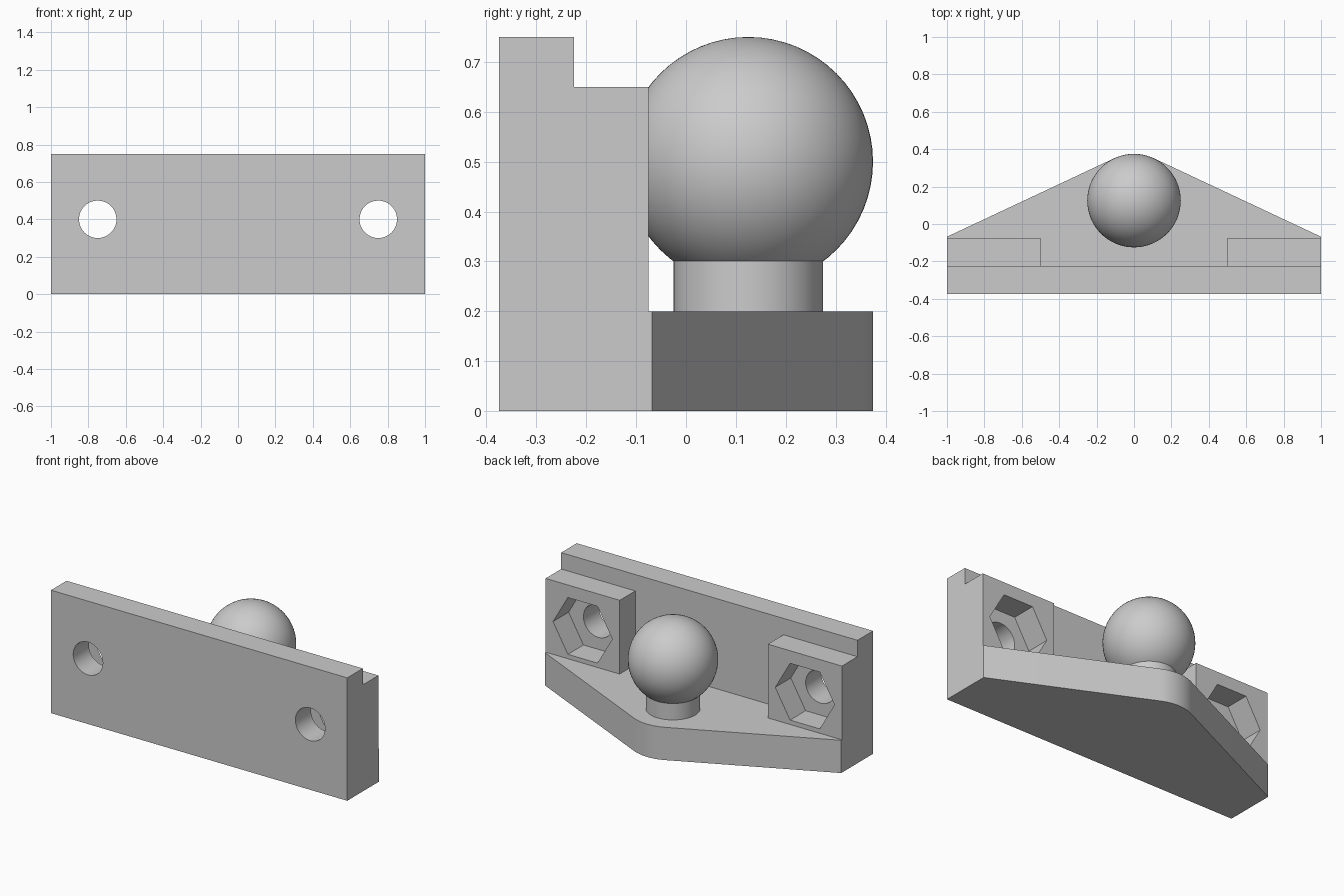
import bpy, bmesh, math
from mathutils import Vector

if "Cube" in bpy.data.objects:
    bpy.data.objects.remove(bpy.data.objects["Cube"], do_unlink=True)

grey = bpy.data.materials.new("plain grey")
grey.use_nodes = True
grey.diffuse_color = (0.6, 0.6, 0.6, 1)
grey.node_tree.nodes["Principled BSDF"].inputs["Base Color"].default_value = (0.6, 0.6, 0.6, 1)

BALL_Y, BALL_R = 0.125, 0.25


def prism(name, outline, direction):
    """Extrude a flat outline along a direction."""
    bm = bmesh.new()
    face = bm.faces.new([bm.verts.new(p) for p in outline])
    new = bmesh.ops.extrude_face_region(bm, geom=[face])["geom"]
    bmesh.ops.translate(bm, vec=Vector(direction),
                        verts=[v for v in new if isinstance(v, bmesh.types.BMVert)])
    bmesh.ops.recalc_face_normals(bm, faces=bm.faces)
    mesh = bpy.data.meshes.new(name)
    bm.to_mesh(mesh)
    bm.free()
    mesh.materials.append(grey)
    obj = bpy.data.objects.new(name, mesh)
    bpy.context.collection.objects.link(obj)
    return obj


def box(name, x0, x1, y0, y1, z0, z1):
    return prism(name, [(x0, y0, z0), (x1, y0, z0), (x1, y1, z0), (x0, y1, z0)],
                 (0, 0, z1 - z0))


def bore(name, x, radius, sides, y0, y1):
    ring = [2 * math.pi * i / sides for i in range(sides)]
    return prism(name, [(x + radius * math.cos(a), y0, 0.4 + radius * math.sin(a))
                        for a in ring], (0, y1 - y0, 0))


def combine(target, tool, operation):
    mod = target.modifiers.new(operation.lower(), "BOOLEAN")
    mod.operation = operation
    mod.solver = "EXACT"
    mod.object = tool
    bpy.context.view_layer.objects.active = target
    bpy.ops.object.modifier_apply(modifier=mod.name)
    bpy.data.objects.remove(tool, do_unlink=True)


def smooth(obj):
    bpy.ops.object.select_all(action="DESELECT")
    obj.select_set(True)
    bpy.context.view_layer.objects.active = obj
    bpy.ops.object.shade_smooth_by_angle(angle=math.radians(25))


# Upright mounting plate
bracket = box("bracket", -1, 1, -0.375, -0.225, 0, 0.75)

# Tapered foot with a rounded tip under the ball
tip = [math.radians(65 + 50 * i / 12) for i in range(13)]
foot = [(-1, -0.375, 0), (1, -0.375, 0), (1, -0.068, 0)]
foot += [(BALL_R * math.cos(a), BALL_Y + BALL_R * math.sin(a), 0) for a in tip]
foot.append((-1, -0.068, 0))
combine(bracket, prism("foot", foot, (0, 0, 0.2)), "UNION")

# Nut blocks, each with a hexagonal pocket and a bolt hole
for side in (-1, 1):
    x0, x1 = sorted((side * 0.5, side))
    combine(bracket, box("nut_block", x0, x1, -0.375, -0.075, 0, 0.65), "UNION")
for side in (-1, 1):
    combine(bracket, bore("nut_pocket", side * 0.75, 0.2, 6, -0.225, 0.1), "DIFFERENCE")
    combine(bracket, bore("bolt_hole", side * 0.75, 0.1, 48, -0.5, -0.15), "DIFFERENCE")
smooth(bracket)

# Neck
bpy.ops.mesh.primitive_cylinder_add(vertices=64, radius=0.15, depth=0.12,
                                    location=(0, BALL_Y, 0.25))
neck = bpy.context.object
neck.name = "neck"

# Ball
bpy.ops.mesh.primitive_uv_sphere_add(segments=64, ring_count=32, radius=BALL_R,
                                     location=(0, BALL_Y, 0.5))
ball = bpy.context.object
ball.name = "ball"

for part in (neck, ball):
    part.data.materials.append(grey)
    smooth(part)
